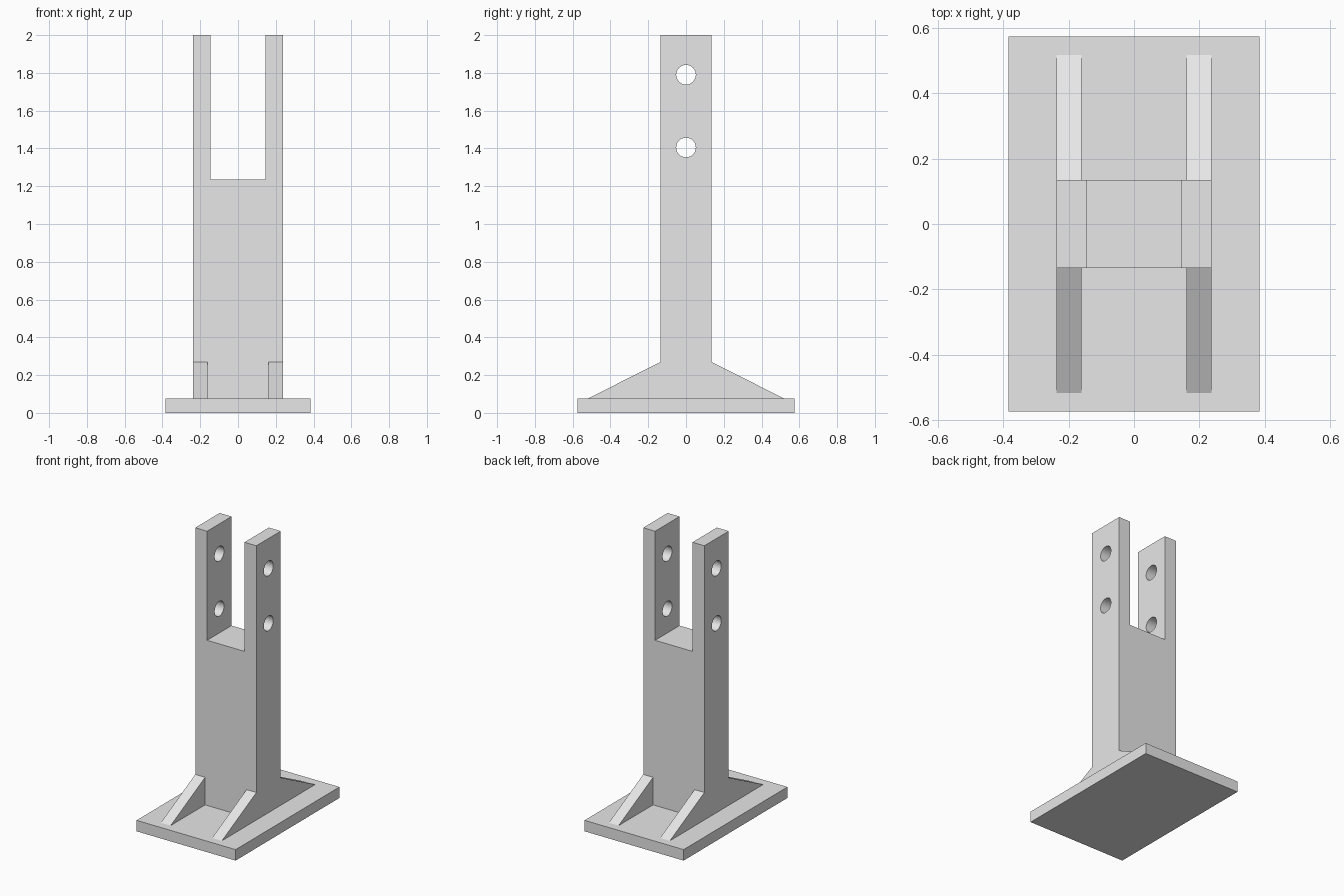
import bpy
import bmesh
from mathutils import Matrix, Vector

cube = bpy.data.objects.get("Cube")
if cube:
    bpy.data.objects.remove(cube, do_unlink=True)

BASE_TOP = 0.077
HALF_W, HALF_D = 0.237, 0.135
GREY = (0.8, 0.8, 0.8, 1.0)

grey = bpy.data.materials.new("plain grey")
grey.use_nodes = True
grey.diffuse_color = GREY
grey.node_tree.nodes["Principled BSDF"].inputs["Base Color"].default_value = GREY


def make_object(name, bm):
    bmesh.ops.recalc_face_normals(bm, faces=bm.faces)
    mesh = bpy.data.meshes.new(name)
    bm.to_mesh(mesh)
    bm.free()
    mesh.materials.append(grey)
    obj = bpy.data.objects.new(name, mesh)
    bpy.context.collection.objects.link(obj)
    return obj


def extrude_profile(name, points, offset):
    """Extrude a closed 3D outline along an offset."""
    bm = bmesh.new()
    face = bm.faces.new([bm.verts.new(p) for p in points])
    result = bmesh.ops.extrude_face_region(bm, geom=[face], use_keep_orig=True)
    moved = [v for v in result["geom"] if isinstance(v, bmesh.types.BMVert)]
    bmesh.ops.translate(bm, verts=moved, vec=Vector(offset))
    return make_object(name, bm)


# Base plate
bm = bmesh.new()
bmesh.ops.create_cube(bm, size=1, matrix=Matrix.Translation((0, 0, BASE_TOP / 2))
                      @ Matrix.Diagonal((0.768, 1.15, BASE_TOP, 1)))
make_object("base_plate", bm)

# Forked post
half = [(HALF_W, BASE_TOP), (HALF_W, 2.0), (0.145, 2.0), (0.145, 1.235)]
outline = half + [(-x, z) for x, z in reversed(half)]
post = extrude_profile("forked_post", [(x, -HALF_D, z) for x, z in outline],
                       (0, 2 * HALF_D, 0))

# Bolt holes through both prongs
for i, z in enumerate((1.405, 1.79)):
    bm = bmesh.new()
    bmesh.ops.create_cone(bm, cap_ends=True, segments=32, radius1=0.052,
                          radius2=0.052, depth=1,
                          matrix=Matrix.Translation((0, 0, z))
                          @ Matrix.Rotation(1.5708, 4, "Y"))
    cutter = make_object(f"hole_cutter_{i + 1}", bm)
    cutter.hide_render = True
    cutter.hide_viewport = False
    cut = post.modifiers.new(f"bolt_hole_{i + 1}", "BOOLEAN")
    cut.object = cutter
    cut.operation = "DIFFERENCE"
    cut.solver = "EXACT"

# Bake the holes and drop the cutters
bpy.context.view_layer.objects.active = post
for cut in list(post.modifiers):
    cutter = cut.object
    bpy.ops.object.modifier_apply(modifier=cut.name)
    bpy.data.objects.remove(cutter, do_unlink=True)

# Triangular gussets, flush with the post sides
for side, sx in (("left", 1), ("right", -1)):
    for end, sy in (("front", -1), ("back", 1)):
        triangle = [(HALF_D, BASE_TOP), (0.517, BASE_TOP), (HALF_D, 0.27)]
        extrude_profile(f"{end}_{side}_gusset",
                        [(sx * HALF_W, sy * y, z) for y, z in triangle],
                        (-sx * 0.076, 0, 0))
